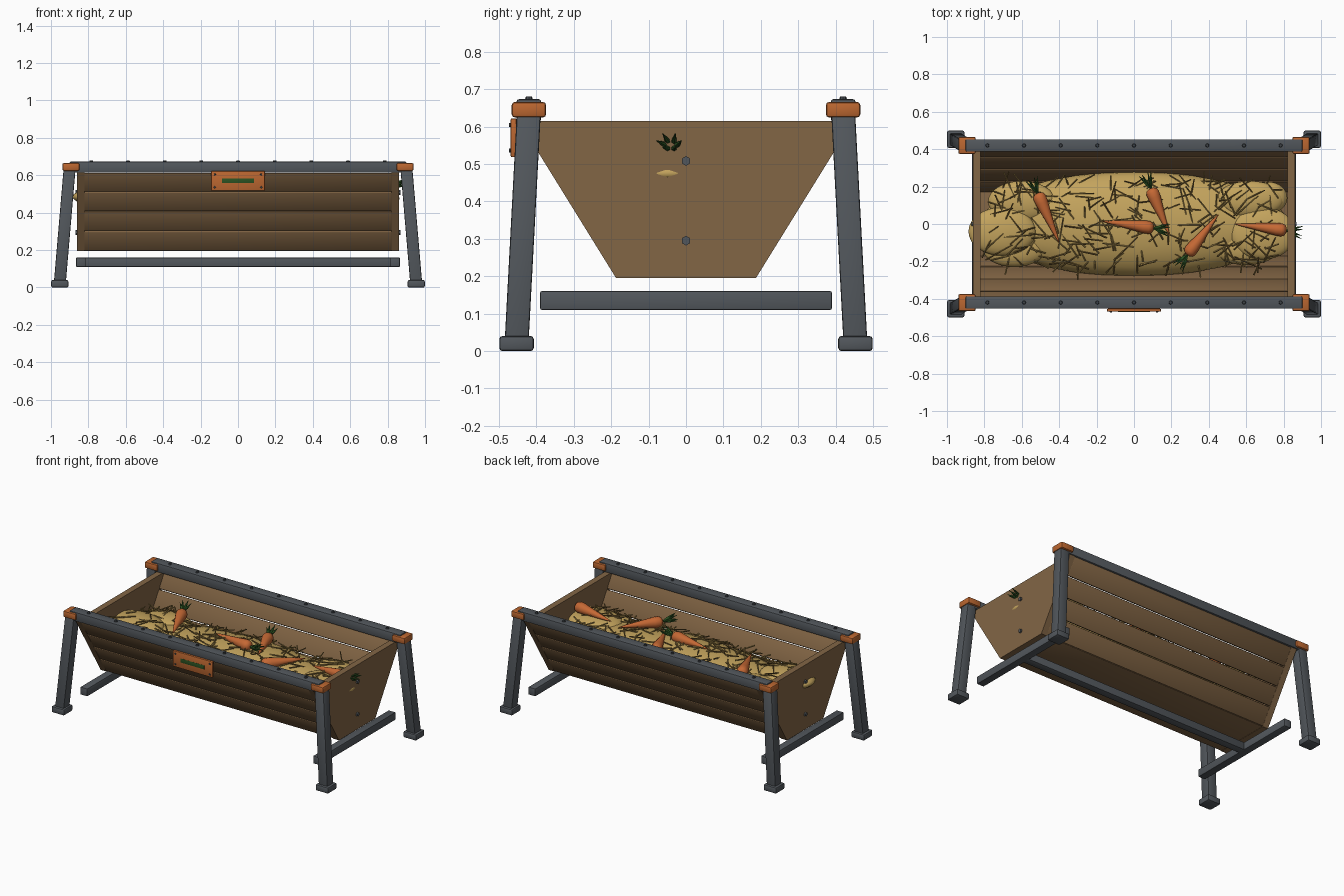
import bpy, bmesh, math, random
from mathutils import Vector, Matrix

if "Cube" in bpy.data.objects:
    bpy.data.objects.remove(bpy.data.objects["Cube"])

random.seed(7)


def material(name, rgb):
    m = bpy.data.materials.new(name)
    m.diffuse_color = (*rgb, 1)
    m.use_nodes = True
    m.node_tree.nodes["Principled BSDF"].inputs["Base Color"].default_value = m.diffuse_color
    return m


METAL = material("slate metal", (0.085, 0.096, 0.108))
BOLT = material("dark bolt", (0.05, 0.058, 0.066))
COPPER = material("copper", (0.5, 0.135, 0.03))
CARROT = material("carrot orange", (0.56, 0.14, 0.035))
PLANK = material("plank brown", (0.21, 0.122, 0.055))
BOARD = material("end board brown", (0.225, 0.132, 0.06))
HAY = material("hay", (0.55, 0.37, 0.11))
STRAW = material("straw", (0.33, 0.22, 0.065))
STRAW2 = material("dark straw", (0.2, 0.125, 0.035))
GREEN = material("leaf green", (0.025, 0.085, 0.016))


def finish(bm, name, mat, angle=35):
    bmesh.ops.recalc_face_normals(bm, faces=bm.faces)
    me = bpy.data.meshes.new(name)
    bm.to_mesh(me)
    bm.free()
    me.shade_smooth()
    me.set_sharp_from_angle(angle=math.radians(angle))
    me.materials.append(mat)
    ob = bpy.data.objects.new(name, me)
    bpy.context.collection.objects.link(ob)
    return ob


def beam(name, bottom, top, size, mat, bevel=0.006):
    """Upright box whose square ends stay level, so it may lean."""
    bm = bmesh.new()
    bmesh.ops.create_cube(bm, size=1)
    b, t = Vector(bottom), Vector(top)
    for v in bm.verts:
        c = t if v.co.z > 0 else b
        v.co = (c.x + v.co.x * size[0], c.y + v.co.y * size[1], c.z)
    bmesh.ops.bevel(bm, geom=bm.edges[:], offset=bevel, segments=2, profile=0.5, affect='EDGES')
    return finish(bm, name, mat)


def box(name, x, y, z, mat, bevel=0.006):
    cx, cy = sum(x) / 2, sum(y) / 2
    return beam(name, (cx, cy, z[0]), (cx, cy, z[1]), (x[1] - x[0], y[1] - y[0]), mat, bevel)


def prism(name, pts, x0, x1, mat, bevel=0):
    """Extrude a y-z profile along x."""
    bm = bmesh.new()
    f = bm.faces.new([bm.verts.new((x0, *p)) for p in pts])
    ext = bmesh.ops.extrude_face_region(bm, geom=[f])["geom"]
    bmesh.ops.translate(bm, vec=(x1 - x0, 0, 0), verts=[g for g in ext if isinstance(g, bmesh.types.BMVert)])
    if bevel:
        bmesh.ops.bevel(bm, geom=bm.edges[:], offset=bevel, segments=2, profile=0.5, affect='EDGES')
    return finish(bm, name, mat, 50)


def rod(bm, a, b, r1, r2, sides):
    a, b = Vector(a), Vector(b)
    d = b - a
    m = Matrix.Translation((a + b) / 2) @ d.to_track_quat('Z', 'Y').to_matrix().to_4x4()
    bmesh.ops.create_cone(bm, cap_ends=True, segments=sides, radius1=r1, radius2=r2, depth=d.length, matrix=m)


# Frame: splayed legs, feet, corner caps
for sx, sn in ((-1, "left"), (1, "right")):
    for sy, fn in ((-1, "front"), (1, "back")):
        tag = f"{fn}_{sn}"
        beam(f"leg_{tag}", (sx * 0.953, sy * 0.453, 0.02), (sx * 0.9, sy * 0.42, 0.64), (0.064, 0.064), METAL)
        beam(f"foot_{tag}", (sx * 0.953, sy * 0.453, 0), (sx * 0.953, sy * 0.453, 0.04), (0.092, 0.092), METAL, 0.008)
        beam(f"corner_cap_{tag}", (sx * 0.893, sy * 0.42, 0.624), (sx * 0.893, sy * 0.42, 0.666), (0.092, 0.092), COPPER, 0.009)
    # Lower cross bars
    box(f"cross_bar_{sn}", sorted((sx * 0.815, sx * 0.865)), (-0.39, 0.39), (0.11, 0.16), METAL, 0.004)
    # End boards and their bolts
    prism(f"end_board_{sn}", [(-0.187, 0.195), (0.187, 0.195), (0.447, 0.615), (-0.447, 0.615)],
          sx * 0.82, sx * 0.86, BOARD)
    bm = bmesh.new()
    for z in (0.295, 0.508):
        rod(bm, (sx * 0.855, 0, z), (sx * 0.869, 0, z), 0.013, 0.013, 6)
    finish(bm, f"end_bolts_{sn}", METAL)
box("lower_long_bar", (-0.82, 0.82), (-0.025, 0.025), (0.11, 0.16), METAL, 0.004)

# Top rails with bolts, and slanted plank walls
for sy, fn in ((-1, "front"), (1, "back")):
    box(f"top_rail_{fn}", (-0.9, 0.9), sorted((sy * 0.387, sy * 0.453)), (0.614, 0.673), METAL)
    bm = bmesh.new()
    for i in range(9):
        x = -0.784 + i * 0.196
        rod(bm, (x, sy * 0.42, 0.668), (x, sy * 0.42, 0.68), 0.012, 0.008, 8)
    finish(bm, f"rail_bolts_{fn}", BOLT)
    lo, hi = Vector((0.187, 0.195)), Vector((0.447, 0.615))
    inward = Vector((-0.85, 0.526)) * 0.03
    for i in range(4):
        a, b = lo.lerp(hi, i / 4 + 0.005), lo.lerp(hi, (i + 1) / 4 - 0.005)
        quad = [a, b, b + inward, a + inward]
        if i == 3:
            quad[2] = b + Vector((-0.036, 0))
        prism(f"plank_{fn}_{i + 1}", [(sy * p.x, p.y) for p in quad], -0.822, 0.822, PLANK, 0.004)
box("trough_floor", (-0.822, 0.822), (-0.184, 0.184), (0.196, 0.226), PLANK, 0.003)

# Front plate with rivets and a plain green band
box("front_plate", (-0.144, 0.144), (-0.469, -0.453), (0.518, 0.622), COPPER, 0.004)
bm = bmesh.new()
for x in (-0.124, 0.124):
    for z in (0.536, 0.604):
        rod(bm, (x, -0.465, z), (x, -0.473, z), 0.007, 0.005, 8)
finish(bm, "plate_rivets", BOLT)
box("plate_band", (-0.085, 0.085), (-0.4698, -0.468), (0.558, 0.584), GREEN, 0.0003)

# Hay: one long mound and flatter clumps towards the ends (centre, radii)
LUMPS = [
    ((0, 0, 0.38), (0.82, 0.28, 0.147)),
    ((-0.705, -0.04, 0.485), (0.18, 0.13, 0.05)), ((0.69, -0.05, 0.475), (0.174, 0.14, 0.045)),
    ((-0.6, 0.12, 0.46), (0.18, 0.11, 0.05)), ((-0.64, -0.13, 0.44), (0.17, 0.1, 0.05)),
    ((0.62, 0.13, 0.46), (0.18, 0.1, 0.05)), ((0.72, 0.14, 0.44), (0.1, 0.085, 0.05)),
    ((0.6, -0.12, 0.44), (0.18, 0.1, 0.05)),
]
bm = bmesh.new()
for c, r in LUMPS:
    bmesh.ops.create_uvsphere(bm, u_segments=32, v_segments=16, radius=1,
                              matrix=Matrix.Translation(c) @ Matrix.Diagonal((*r, 1)))
finish(bm, "hay_mound", HAY, 60)


def hay_height(x, y):
    best = 0
    for c, r in LUMPS:
        k = 1 - ((x - c[0]) / r[0]) ** 2 - ((y - c[1]) / r[1]) ** 2
        if k > 0:
            best = max(best, c[2] + r[2] * math.sqrt(k))
    return best


# Loose straws lying on the hay
for name, mat, count in (("straws", STRAW, 130), ("dark_straws", STRAW2, 110)):
    bm = bmesh.new()
    while count:
        x, y = random.uniform(-0.78, 0.78), random.uniform(-0.24, 0.24)
        h = hay_height(x, y)
        if h < 0.4:
            continue
        a, half = random.uniform(0, math.pi), random.uniform(0.03, 0.085)
        d = Vector((math.cos(a), math.sin(a), random.uniform(-0.3, 0.3))) * half
        if abs(x) + abs(d.x) > 0.815:
            continue
        p = Vector((x, y, h + 0.006))
        rod(bm, p - d, p + d, 0.0045, 0.0035, 5)
        count -= 1
    finish(bm, name, mat)

# Carrots (tip, crown) with leafy tops
CARROTS = [((-0.4, -0.1, 0.525), (-0.515, 0.165, 0.53)), ((-0.17, 0.015, 0.54), (0.105, -0.022, 0.54)),
           ((0.19, -0.06, 0.53), (0.09, 0.19, 0.525)), ((0.45, 0.05, 0.53), (0.285, -0.165, 0.53)),
           ((0.54, 0.0, 0.525), (0.815, -0.035, 0.54))]
RINGS = [(0, 0.012), (0.03, 0.028), (0.09, 0.035), (0.2, 0.034), (0.55, 0.02), (0.85, 0.009), (1, 0.002)]
for n, (tip, crown) in enumerate(CARROTS, 1):
    tip, crown = Vector(tip), Vector(crown)
    axis = (tip - crown).normalized()
    side = axis.cross(Vector((0, 0, 1))).normalized()
    up = side.cross(axis)
    bm = bmesh.new()
    prev = None
    for t, r in RINGS:
        c = crown.lerp(tip, t)
        ring = []
        for k in range(12):
            a = k * math.tau / 12
            ring.append(bm.verts.new(c + (side * math.cos(a) + up * math.sin(a)) * r))
        if prev:
            for k in range(12):
                bm.faces.new((prev[k - 1], prev[k], ring[k], ring[k - 1]))
        else:
            bm.faces.new(ring)
        prev = ring
    bm.faces.new(prev)
    finish(bm, f"carrot_{n}", CARROT, 60)
    bm = bmesh.new()
    for k in range(6):
        a = k * math.tau / 6
        end = crown - axis * 0.085 + side * 0.034 * math.cos(a) + up * (0.018 + 0.022 * math.sin(a))
        mid = crown.lerp(end, 0.5)
        rod(bm, crown + axis * 0.004, mid, 0.004, 0.008, 6)
        rod(bm, mid, end, 0.008, 0.001, 6)
    finish(bm, f"carrot_leaves_{n}", GREEN)
